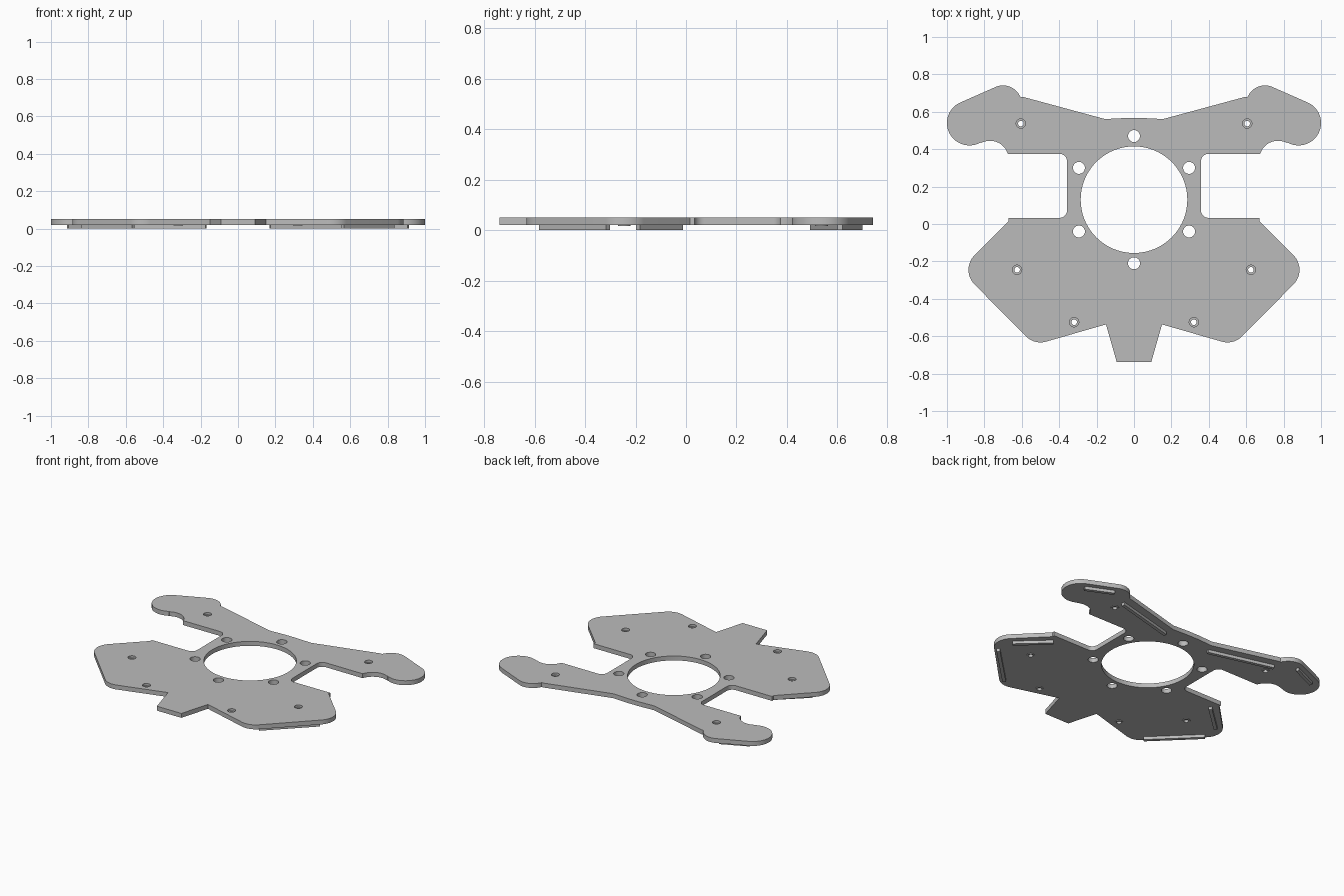
import bpy, bmesh
from math import cos, sin, radians, atan2, hypot, pi
from mathutils import Matrix, Vector

if "Cube" in bpy.data.objects:
    bpy.data.objects.remove(bpy.data.objects["Cube"])

grey = bpy.data.materials.new("light grey")
grey.use_nodes = True
grey.diffuse_color = (0.5, 0.5, 0.5, 1)
grey.node_tree.nodes["Principled BSDF"].inputs["Base Color"].default_value = (0.5, 0.5, 0.5, 1)

BOTTOM, TOP = 0.02, 0.05


def arc(cx, cy, r, a, b, n=16):
    """Points on an arc from angle a to angle b, in degrees."""
    steps = [radians(a + (b - a) * i / n) for i in range(n + 1)]
    return [(cx + r * cos(t), cy + r * sin(t)) for t in steps]


def circle(cx, cy, r, n=32):
    return arc(cx, cy, r, 0, 360, n)[:-1]


def finish(obj):
    obj.data.materials.append(grey)
    bpy.ops.object.select_all(action="DESELECT")
    obj.select_set(True)
    bpy.context.view_layer.objects.active = obj
    bpy.ops.object.shade_smooth_by_angle(angle=radians(30))


def slab(name, loops, z0, z1):
    """Flat slab cut from closed loops; inner loops become holes."""
    curve = bpy.data.curves.new(name, "CURVE")
    curve.dimensions, curve.fill_mode = "2D", "BOTH"
    curve.extrude = (z1 - z0) / 2
    for loop in loops:
        spline = curve.splines.new("POLY")
        spline.points.add(len(loop) - 1)
        for point, (x, y) in zip(spline.points, loop):
            point.co = (x, y, 0, 1)
        spline.use_cyclic_u = True
    temp = bpy.data.objects.new(name + " outline", curve)
    bpy.context.collection.objects.link(temp)
    bpy.context.view_layer.update()
    shape = temp.evaluated_get(bpy.context.evaluated_depsgraph_get())
    mesh = bpy.data.meshes.new_from_object(shape)
    bpy.data.objects.remove(temp)
    bm = bmesh.new()
    bm.from_mesh(mesh)
    bmesh.ops.remove_doubles(bm, verts=bm.verts, dist=1e-5)
    bmesh.ops.translate(bm, verts=bm.verts, vec=(0, 0, (z0 + z1) / 2))
    bmesh.ops.recalc_face_normals(bm, faces=bm.faces)
    bm.to_mesh(mesh)
    bm.free()
    mesh.materials.clear()
    obj = bpy.data.objects.new(name, mesh)
    bpy.context.collection.objects.link(obj)
    finish(obj)


def rib(name, start, end, width=0.022):
    """Straight bar under the plate between two points."""
    a, b = Vector(start), Vector(end)
    d, mid = b - a, (a + b) / 2
    bm = bmesh.new()
    place = (Matrix.Translation((mid.x, mid.y, BOTTOM / 2))
             @ Matrix.Rotation(atan2(d.y, d.x), 4, "Z")
             @ Matrix.Diagonal((hypot(d.x, d.y), width, BOTTOM, 1)))
    bmesh.ops.create_cube(bm, size=1, matrix=place)
    mesh = bpy.data.meshes.new(name)
    bm.to_mesh(mesh)
    bm.free()
    obj = bpy.data.objects.new(name, mesh)
    bpy.context.collection.objects.link(obj)
    finish(obj)


# Left half of the plate outline, clockwise from the back centre
half = [(0.04, 0.567), (0.155, 0.561), (0.595, 0.68)]
half += arc(0.70, 0.641, 0.1, 157, 65)           # shoulder of the arm
half += arc(0.88, 0.54, 0.12, 65, -119, 28)      # rounded arm tip
half += arc(0.77, 0.345, 0.1, 61, 163)           # scoop under the arm
half += arc(0.398, 0.335, 0.04, 90, 180, 8)      # notch corners
half += arc(0.398, 0.073, 0.04, 180, 270, 8)
half += [(0.67, 0.033), (0.67, 0.016)]
half += arc(0.775, -0.245, 0.11, 45, -45)        # front wing corners
half += arc(0.50, -0.523, 0.11, -45, -106)
half += [(0.15, -0.537), (0.092, -0.739)]        # tail tab
outline = half + [(-x, y) for x, y in reversed(half)]

# Main plate with the central opening, bolt circle and screw holes
screws = [(s * x, y) for s in (1, -1)
          for x, y in ((0.605, 0.537), (0.625, -0.245), (0.32, -0.525))]
bolts = [(0.34 * sin(i * pi / 3), 0.13 + 0.34 * cos(i * pi / 3)) for i in range(6)]
holes = [circle(0, 0.13, 0.285, 96)]
holes += [circle(x, y, 0.032) for x, y in bolts]
holes += [circle(x, y, 0.025) for x, y in screws]
slab("main_plate", [outline] + holes, BOTTOM, TOP)

# Stepped seats inside the screw holes
for i, (x, y) in enumerate(screws):
    slab(f"screw_seat_{i + 1}", [circle(x, y, 0.025), circle(x, y, 0.015)], 0.016, 0.035)

# Locating ribs on the underside
ribs = {
    "back_arm_rib": ((0.17, 0.502), (0.605, 0.617)),
    "arm_tip_rib": ((0.735, 0.69), (0.91, 0.61)),
    "wing_rear_rib": ((0.63, -0.02), (0.815, -0.19)),
    "wing_front_rib": ((0.83, -0.31), (0.56, -0.575)),
}
for name, ends in ribs.items():
    for side, s in (("left", 1), ("right", -1)):
        rib(f"{side}_{name}", *[(s * x, y) for x, y in ends])
